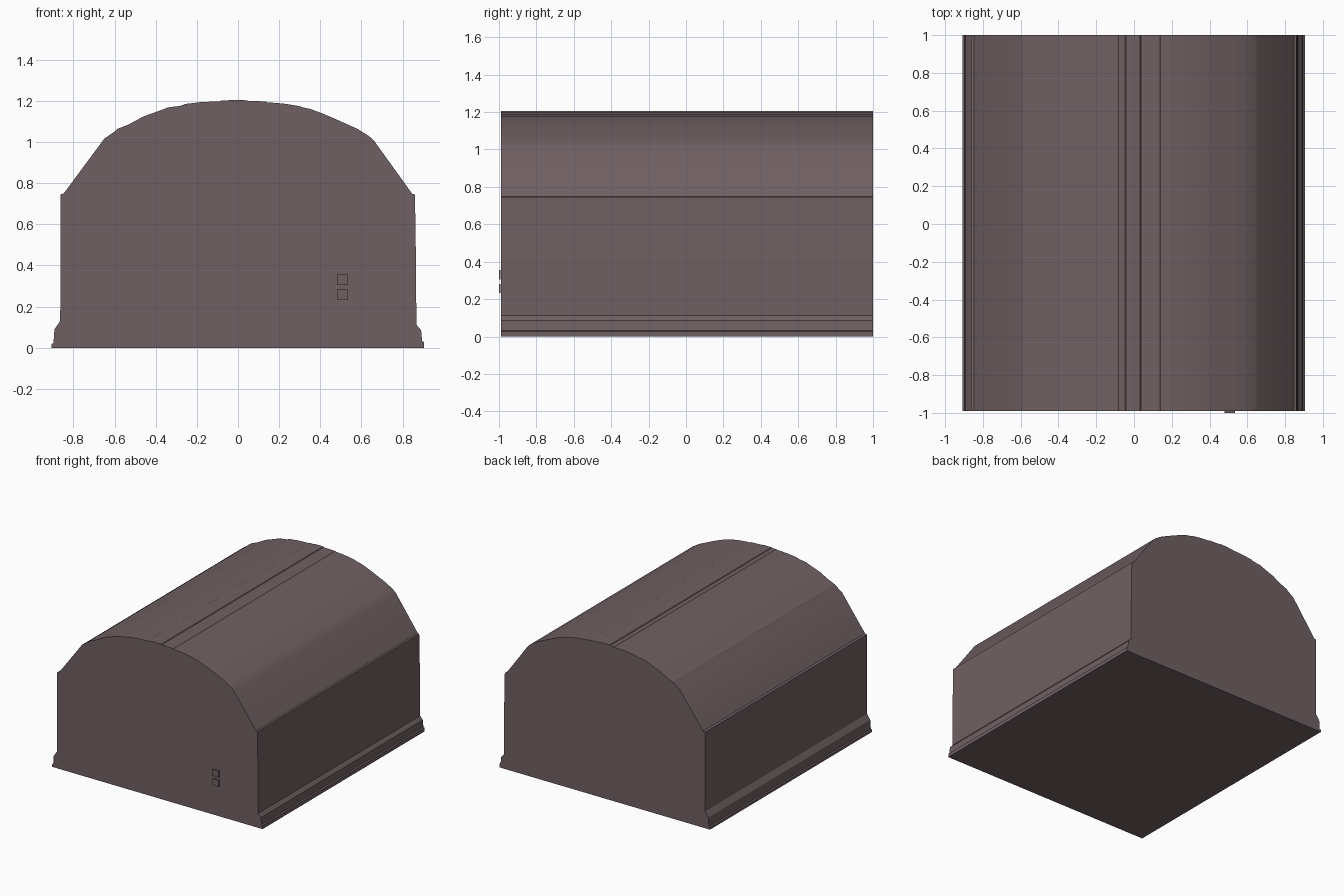
import bpy, bmesh, math

if "Cube" in bpy.data.objects:
    bpy.data.objects.remove(bpy.data.objects["Cube"])

# Single stone-like colour for the whole model
stone = bpy.data.materials.new("dusty mauve brown")
stone.diffuse_color = (0.162, 0.117, 0.123, 1)
stone.use_nodes = True
stone.node_tree.nodes["Principled BSDF"].inputs["Base Color"].default_value = stone.diffuse_color


def make_object(name, bm):
    bmesh.ops.recalc_face_normals(bm, faces=bm.faces)
    mesh = bpy.data.meshes.new(name)
    bm.to_mesh(mesh)
    bm.free()
    mesh.materials.append(stone)
    obj = bpy.data.objects.new(name, mesh)
    bpy.context.collection.objects.link(obj)
    return obj


def extrude_profile(name, points, y0, y1):
    bm = bmesh.new()
    face = bm.faces.new([bm.verts.new((x, y0, z)) for x, z in points])
    new = bmesh.ops.extrude_face_region(bm, geom=[face], use_keep_orig=True)["geom"]
    verts = [v for v in new if isinstance(v, bmesh.types.BMVert)]
    bmesh.ops.translate(bm, verts=verts, vec=(0, y1 - y0, 0))
    return make_object(name, bm)


# Hall cross-section: flared plinth, walls, sloped shoulder and arched roof
right_side = [(0.905, 0), (0.905, 0.028), (0.895, 0.032), (0.89, 0.085), (0.867, 0.112),
              (0.865, 0.41), (0.862, 0.63), (0.859, 0.745), (0.847, 0.748)]
left_side = [(-0.847, 0.75), (-0.863, 0.745), (-0.863, 0.53), (-0.864, 0.13),
             (-0.892, 0.09), (-0.897, 0.022), (-0.907, 0.018), (-0.907, 0)]
roof = [(0.66, 1.008), (0.635, 1.03), (0.58, 1.064), (0.52, 1.091), (0.46, 1.118),
        (0.40, 1.143), (0.35, 1.161), (0.315, 1.168), (0.295, 1.175), (0.22, 1.187),
        (0.142, 1.193), (0.137, 1.197), (0.037, 1.201), (0.033, 1.205),
        (-0.043, 1.205), (-0.047, 1.201), (-0.083, 1.201), (-0.087, 1.198),
        (-0.18, 1.194), (-0.255, 1.185), (-0.28, 1.176), (-0.34, 1.168),
        (-0.39, 1.149), (-0.46, 1.124), (-0.53, 1.086), (-0.588, 1.063),
        (-0.593, 1.056), (-0.65, 1.016)]
hall = extrude_profile("arched_hall", right_side + roof + left_side, -0.99, 1.0)

# Two small square plates on the front wall
plates = []
for name, z in (("upper_front_plate", 0.33), ("lower_front_plate", 0.257)):
    w, h = 0.027, 0.025
    outline = [(0.507 - w, z - h), (0.507 + w, z - h), (0.507 + w, z + h), (0.507 - w, z + h)]
    plates.append(extrude_profile(name, outline, -1.0, -0.9905))

# Smooth shading on the roof curve, sharp elsewhere
bpy.ops.object.select_all(action='DESELECT')
hall.select_set(True)
bpy.context.view_layer.objects.active = hall
bpy.ops.object.shade_smooth_by_angle(angle=math.radians(20))
